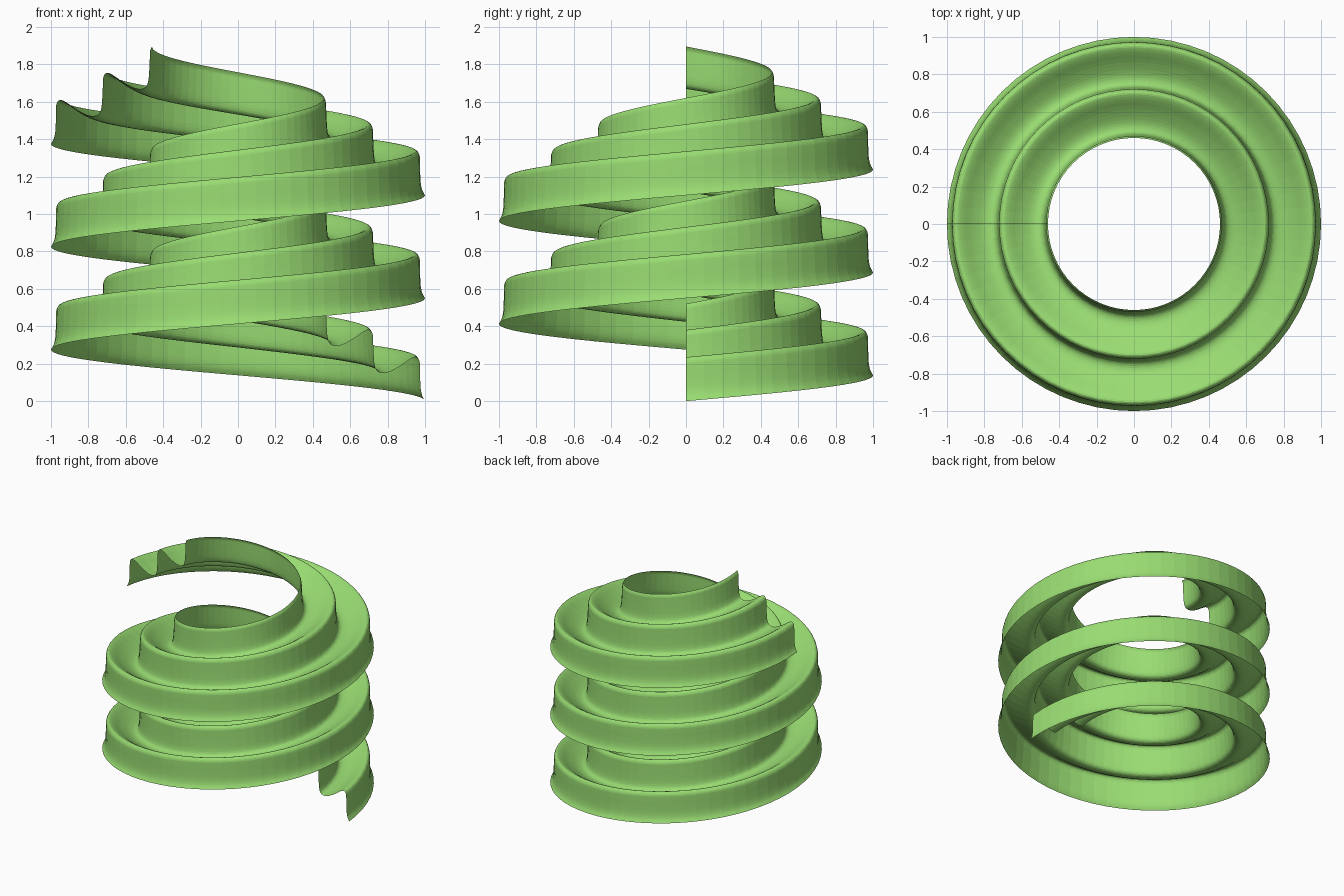
import bpy, bmesh, math
from mathutils import Vector
from mathutils.geometry import interpolate_bezier

if "Cube" in bpy.data.objects:
    bpy.data.objects.remove(bpy.data.objects["Cube"])

TURNS, PITCH, STEPS = 2.5, 0.55, 64

# Cross-section (radius, height): three steps from the outer rim inward
lip = [(1.0, 0.0), (0.985, 0.028), (0.977, 0.065), (0.974, 0.12)]
step = [(0.973, 0.18), (0.970, 0.215), (0.953, 0.235), (0.92, 0.223),
        (0.865, 0.185), (0.81, 0.156), (0.77, 0.149), (0.742, 0.162),
        (0.730, 0.195), (0.725, 0.255)]
step2 = [(r - 0.251, z + 0.145) for r, z in step]
rim = [(0.471, 0.47), (0.469, 0.50), (0.46, 0.52)]
points = [Vector((r, 0, z)) for r, z in lip + step + step2 + rim]


def smooth_line(pts, n=4):
    """Catmull-Rom style curve through the points."""
    out = []
    for i in range(len(pts) - 1):
        a, b = pts[i], pts[i + 1]
        ta = (b - pts[max(i - 1, 0)]) / 6
        tb = (pts[min(i + 2, len(pts) - 1)] - a) / 6
        out += interpolate_bezier(a, a + ta, b - tb, b, n + 1)[:-1]
    return out + [pts[-1]]


# Sweep the cross-section up the helix
profile = smooth_line(points, 3)
bm = bmesh.new()
previous = None
for i in range(int(TURNS * STEPS) + 1):
    turn = i / STEPS
    a = turn * math.tau
    row = [bm.verts.new((p.x * math.cos(a), p.x * math.sin(a), p.z + turn * PITCH))
           for p in profile]
    if previous:
        for j in range(len(row) - 1):
            bm.faces.new((previous[j], row[j], row[j + 1], previous[j + 1]))
    previous = row

mesh = bpy.data.meshes.new("stepped_spiral_band")
bm.to_mesh(mesh)
bm.free()
band = bpy.data.objects.new("stepped_spiral_band", mesh)
bpy.context.collection.objects.link(band)

# Green colour
green = bpy.data.materials.new("green")
green.diffuse_color = (0.32, 0.72, 0.17, 1)
green.use_nodes = True
green.node_tree.nodes["Principled BSDF"].inputs["Base Color"].default_value = green.diffuse_color
mesh.materials.append(green)
